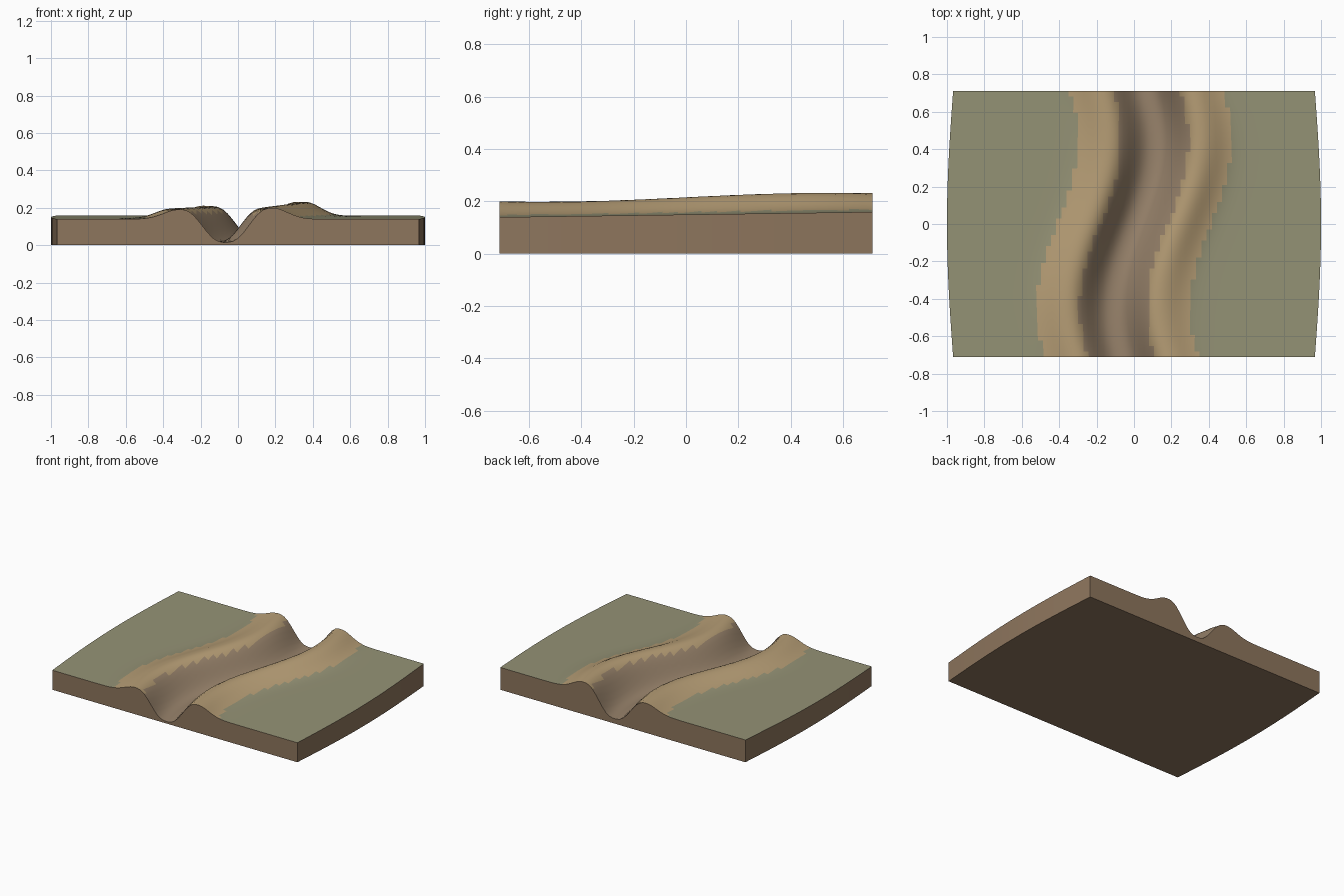
import bpy, bmesh, math

if "Cube" in bpy.data.objects:
    bpy.data.objects.remove(bpy.data.objects["Cube"])

NX, NY = 72, 48
HALF_Y = 0.712


def material(name, rgb):
    m = bpy.data.materials.new(name)
    m.diffuse_color = (*rgb, 1)
    m.use_nodes = True
    m.node_tree.nodes["Principled BSDF"].inputs["Base Color"].default_value = m.diffuse_color
    return m


def centre(y):
    # meandering channel centreline
    return 0.11 * math.sin(2 * math.pi * y / 1.785)


def half_width(y):
    # side edges bow gently outward
    return 0.967 + 0.033 * math.cos(math.pi * y / (2 * HALF_Y))


def height(x, y):
    d = x - centre(y)
    a = abs(d)
    plain = 0.149 + 0.014 * y
    bank = 0.052
    if d > 0:
        bank = 0.066 + 0.010 * math.sin(2 * math.pi * y / 1.785)
    if a > 0.25:  # levee falling to the flood plain
        return plain + bank * math.exp(-0.5 * ((a - 0.25) / 0.08) ** 2)
    t = a / 0.25  # channel wall
    s = t ** 3 * (t * (6 * t - 15) + 10)
    floor = 0.025 + 0.014 * y
    return floor + (plain + bank - floor) * s


bm = bmesh.new()
top = []
for j in range(NY + 1):
    y = -HALF_Y + 2 * HALF_Y * j / NY
    w = half_width(y)
    row = []
    for i in range(NX + 1):
        x = w * (2 * i / NX - 1)
        row.append(bm.verts.new((x, y, height(x, y))))
    top.append(row)

# terrain surface, coloured by distance from the channel
for j in range(NY):
    for i in range(NX):
        f = bm.faces.new((top[j][i], top[j][i + 1], top[j + 1][i + 1], top[j + 1][i]))
        c = f.calc_center_median()
        a = abs(c.x - centre(c.y))
        f.material_index = 0 if a > 0.41 else 1 if a > 0.18 else 2
        f.smooth = True

# earth skirt and base
rim = (top[0][:-1] + [r[-1] for r in top[:-1]]
       + top[-1][:0:-1] + [r[0] for r in top[:0:-1]])
low = [bm.verts.new((v.co.x, v.co.y, 0)) for v in rim]
n = len(rim)
for k in range(n):
    m = (k + 1) % n
    bm.faces.new((rim[k], low[k], low[m], rim[m])).material_index = 3
bm.faces.new(low[::-1]).material_index = 3
bmesh.ops.recalc_face_normals(bm, faces=bm.faces[:])

mesh = bpy.data.meshes.new("river_channel_terrain")
bm.to_mesh(mesh)
bm.free()
for name, rgb in (("grass", (0.30, 0.29, 0.18)), ("levee_sand", (0.47, 0.34, 0.18)),
                  ("channel_bed", (0.32, 0.23, 0.15)), ("earth", (0.27, 0.18, 0.11))):
    mesh.materials.append(material(name, rgb))
obj = bpy.data.objects.new("river_channel_terrain", mesh)
bpy.context.collection.objects.link(obj)
bpy.context.view_layer.objects.active = obj
obj.select_set(True)
bpy.ops.object.shade_smooth_by_angle(angle=math.radians(40))
